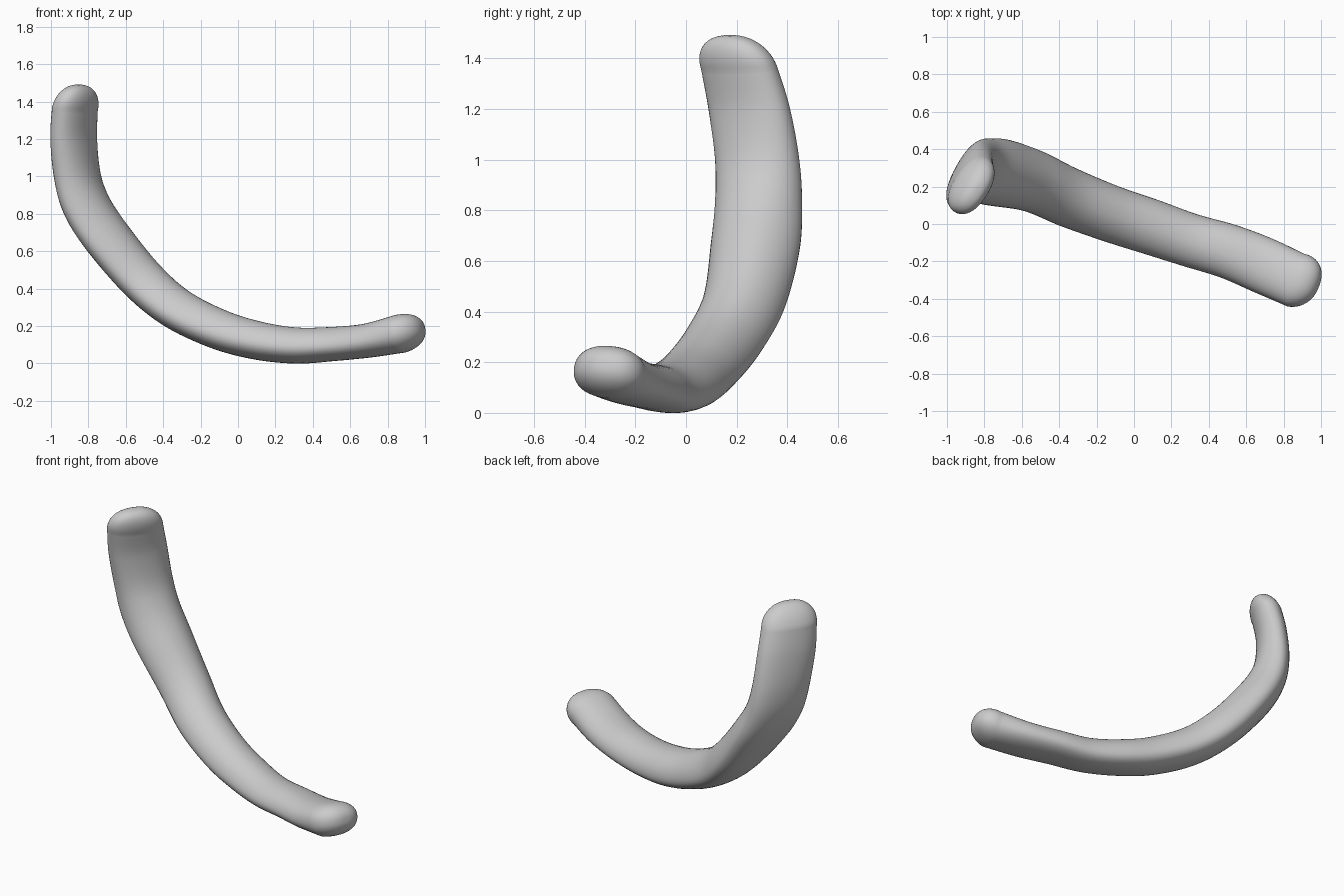
import bpy
import bmesh
from math import cos, sin, pi, radians
from mathutils import Vector

SIDES, STEPS, CAP_STEPS = 40, 8, 12

default_cube = bpy.data.objects.get("Cube")
if default_cube:
    bpy.data.objects.remove(default_cube, do_unlink=True)

# Sections from upper tip to lower tip:
# x, y, z, half width, half thickness, twist, roll, taper towards the inner side
SECTIONS = [
    (-.872, .21, 1.36, .168, .088, 34, 0, 0),
    (-.876, .247, 1.2, .178, .09, 32, 0, .05),
    (-.853, .275, 1.0, .178, .1, 28, 0, .12),
    (-.80, .277, .84, .178, .113, 25, 0, .2),
    (-.695, .264, .675, .177, .119, 21, 0, .25),
    (-.515, .222, .455, .16, .118, 18, 2, .25),
    (-.333, .14, .297, .153, .113, 17, 4, .25),
    (-.11, .054, .185, .147, .108, 17, 6, .22),
    (.095, -.013, .125, .145, .102, 17, 8, .2),
    (.3, -.083, .097, .14, .095, 17, 8, .2),
    (.5, -.143, .104, .143, .09, 17, 5, .18),
    (.69, -.22, .122, .15, .09, 18, 4, .1),
    (.865, -.3, .158, .148, .101, 18, 5, 0),
]


def spline(points, i, t):
    """Catmull-Rom blend of neighbouring sections."""
    last = len(points) - 1
    rows = [points[min(max(i + k, 0), last)] for k in (-1, 0, 1, 2)]
    return [b + t * (c - a) / 2 + t * t * (a - 2.5 * b + 2 * c - d / 2)
            + t ** 3 * (1.5 * (b - c) + (d - a) / 2)
            for a, b, c, d in zip(*rows)]


def soft(value):
    """Square the oval section slightly."""
    return abs(value) ** 0.9 * (1 if value > 0 else -1)


def add_ring(bm, centre, tangent, section, scale=1):
    width, depth, twist, roll, taper = section[3:]
    twist, roll = radians(twist), radians(roll)
    level = Vector((sin(twist), cos(twist), 0))
    inward = tangent.cross(level).normalized()
    across = level * cos(roll) - inward * sin(roll)
    normal = inward * cos(roll) + level * sin(roll)
    ring = []
    for k in range(SIDES):
        angle = 2 * pi * k / SIDES
        side, rise = soft(cos(angle)), soft(sin(angle))
        offset = across * width * side * (1 - taper * rise) + normal * depth * rise
        ring.append(bm.verts.new(centre + offset * scale))
    return ring


def cap_rings(bm, section, reach, tangent):
    """Rounded tip, listed from the body outwards."""
    rings = []
    for k in range(1, CAP_STEPS):
        angle = pi / 2 * k / CAP_STEPS
        centre = Vector(section[:3]) + reach * sin(angle)
        rings.append(add_ring(bm, centre, tangent, section, cos(angle) ** 0.85))
    return rings


# Sample the bent body
samples = [spline(SECTIONS, i, t / STEPS)
           for i in range(len(SECTIONS) - 1) for t in range(STEPS)]
samples.append(list(SECTIONS[-1]))
centres = [Vector(s[:3]) for s in samples]
last = len(centres) - 1
tangents = [(centres[min(i + 1, last)] - centres[max(i - 1, 0)]).normalized()
            for i in range(last + 1)]

bm = bmesh.new()
body = [add_ring(bm, c, t, s) for c, t, s in zip(centres, tangents, samples)]
upper_tip = cap_rings(bm, samples[0], Vector((.03, -.045, .13)), tangents[0])
lower_tip = cap_rings(bm, samples[-1], Vector((.125, -.025, .035)), tangents[-1])
rings = upper_tip[::-1] + body + lower_tip

# Skin the rings and close the tips
for one, two in zip(rings, rings[1:]):
    for k in range(SIDES):
        n = (k + 1) % SIDES
        bm.faces.new((one[k], one[n], two[n], two[k]))
bm.faces.new(rings[0])
bm.faces.new(rings[-1])
bmesh.ops.recalc_face_normals(bm, faces=bm.faces)

mesh = bpy.data.meshes.new("curved_bar")
bm.to_mesh(mesh)
bm.free()
bar = bpy.data.objects.new("curved_bar", mesh)
bpy.context.collection.objects.link(bar)
mesh.shade_smooth()

# Plain grey material
grey = bpy.data.materials.new("light_grey")
grey.use_nodes = True
colour = (.6, .6, .6, 1)
grey.diffuse_color = colour
grey.node_tree.nodes["Principled BSDF"].inputs["Base Color"].default_value = colour
mesh.materials.append(grey)
